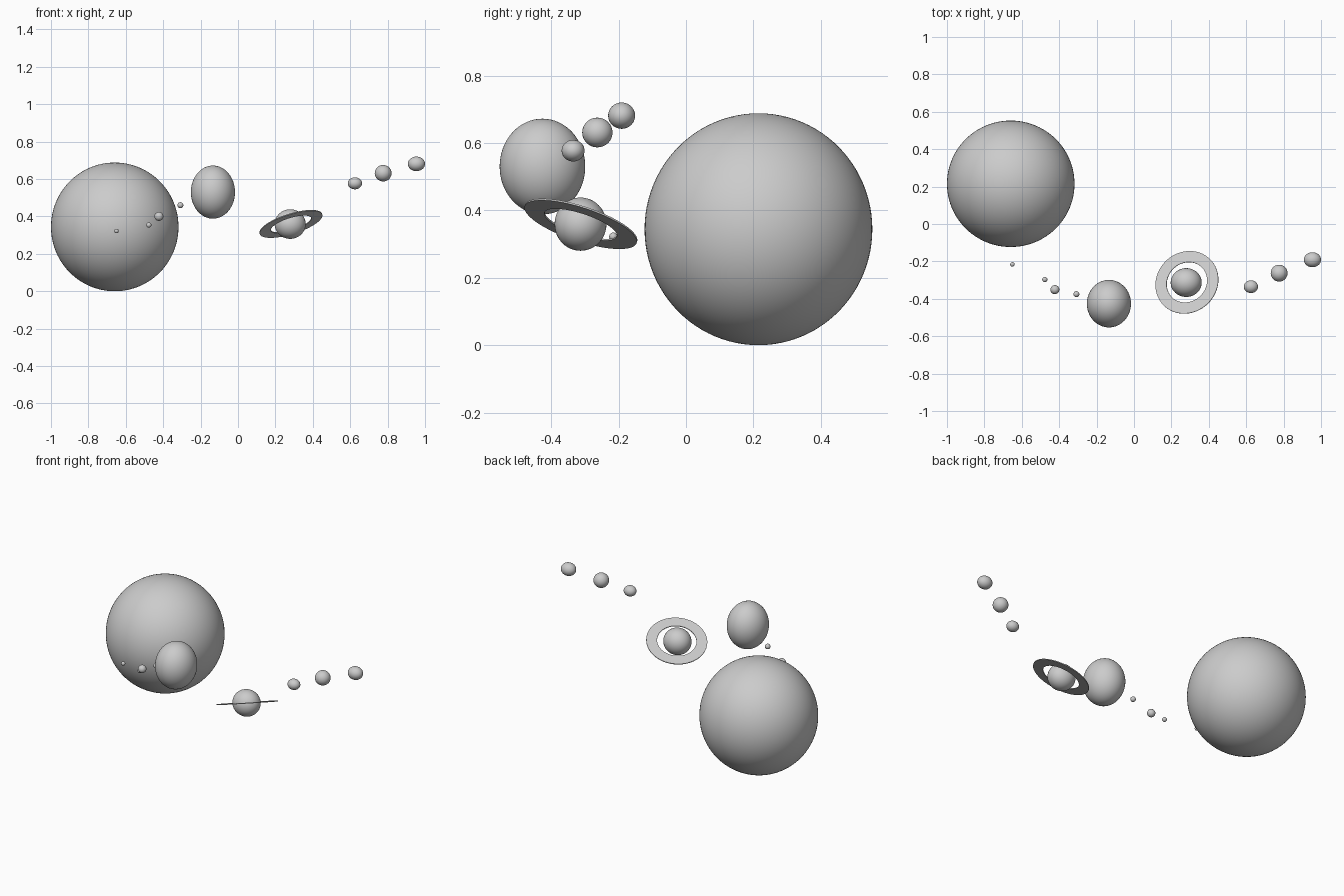
import bpy, bmesh
from mathutils import Vector

if "Cube" in bpy.data.objects:
    bpy.data.objects.remove(bpy.data.objects["Cube"])


def globe(name, loc, radii, segments=48):
    bpy.ops.mesh.primitive_uv_sphere_add(segments=segments, ring_count=segments // 2, location=loc)
    ob = bpy.context.object
    ob.name = name
    ob.scale = radii
    bpy.ops.object.transform_apply(location=False, rotation=False, scale=True)
    bpy.ops.object.shade_smooth()
    return ob


def flat_ring(name, loc, inner, outer, thick, normal, n=96):
    # rectangular profile spun round the ring axis
    bm = bmesh.new()
    h = thick / 2
    profile = [(inner, -h), (outer, -h), (outer, h), (inner, h)]
    verts = [bm.verts.new((r, 0, z)) for r, z in profile]
    edges = [bm.edges.new((verts[i], verts[(i + 1) % 4])) for i in range(4)]
    bmesh.ops.spin(bm, geom=verts + edges, cent=(0, 0, 0), axis=(0, 0, 1),
                   angle=6.283185307, steps=n)
    bmesh.ops.remove_doubles(bm, verts=bm.verts, dist=1e-5)
    bmesh.ops.recalc_face_normals(bm, faces=bm.faces)
    me = bpy.data.meshes.new(name)
    bm.to_mesh(me)
    bm.free()
    ob = bpy.data.objects.new(name, me)
    bpy.context.collection.objects.link(ob)
    ob.location = loc
    ob.rotation_euler = Vector(normal).to_track_quat('Z', 'Y').to_euler()
    bpy.ops.object.select_all(action='DESELECT')
    ob.select_set(True)
    bpy.context.view_layer.objects.active = ob
    bpy.ops.object.shade_smooth_by_angle()
    return ob


# central star
globe("sun", (-0.659, 0.215, 0.344), (0.341, 0.338, 0.344), 96)

# four small inner planets: x, y, z, radius
inner = [(-0.650, -0.216, 0.322, 0.012),
         (-0.477, -0.297, 0.354, 0.014),
         (-0.423, -0.351, 0.400, 0.024),
         (-0.308, -0.375, 0.460, 0.016)]
for i, (x, y, z, r) in enumerate(inner):
    globe(f"inner_planet_{i + 1}", (x, y, z), (r, r, r), 32)

# giant planet
globe("giant_planet", (-0.134, -0.426, 0.530), (0.118, 0.127, 0.142), 64)

# ringed planet with its tilted ring
globe("ringed_planet", (0.279, -0.313, 0.359), (0.083, 0.077, 0.079))
flat_ring("planet_ring", (0.283, -0.312, 0.360), 0.113, 0.175, 0.005, (-0.285, 0.30, 0.909))

# three outer planets
outer = [((0.625, -0.335, 0.577), (0.038, 0.034, 0.032)),
         ((0.776, -0.263, 0.631), (0.045, 0.045, 0.044)),
         ((0.954, -0.191, 0.681), (0.046, 0.040, 0.039))]
for i, (loc, radii) in enumerate(outer):
    globe(f"outer_planet_{i + 1}", loc, radii)
